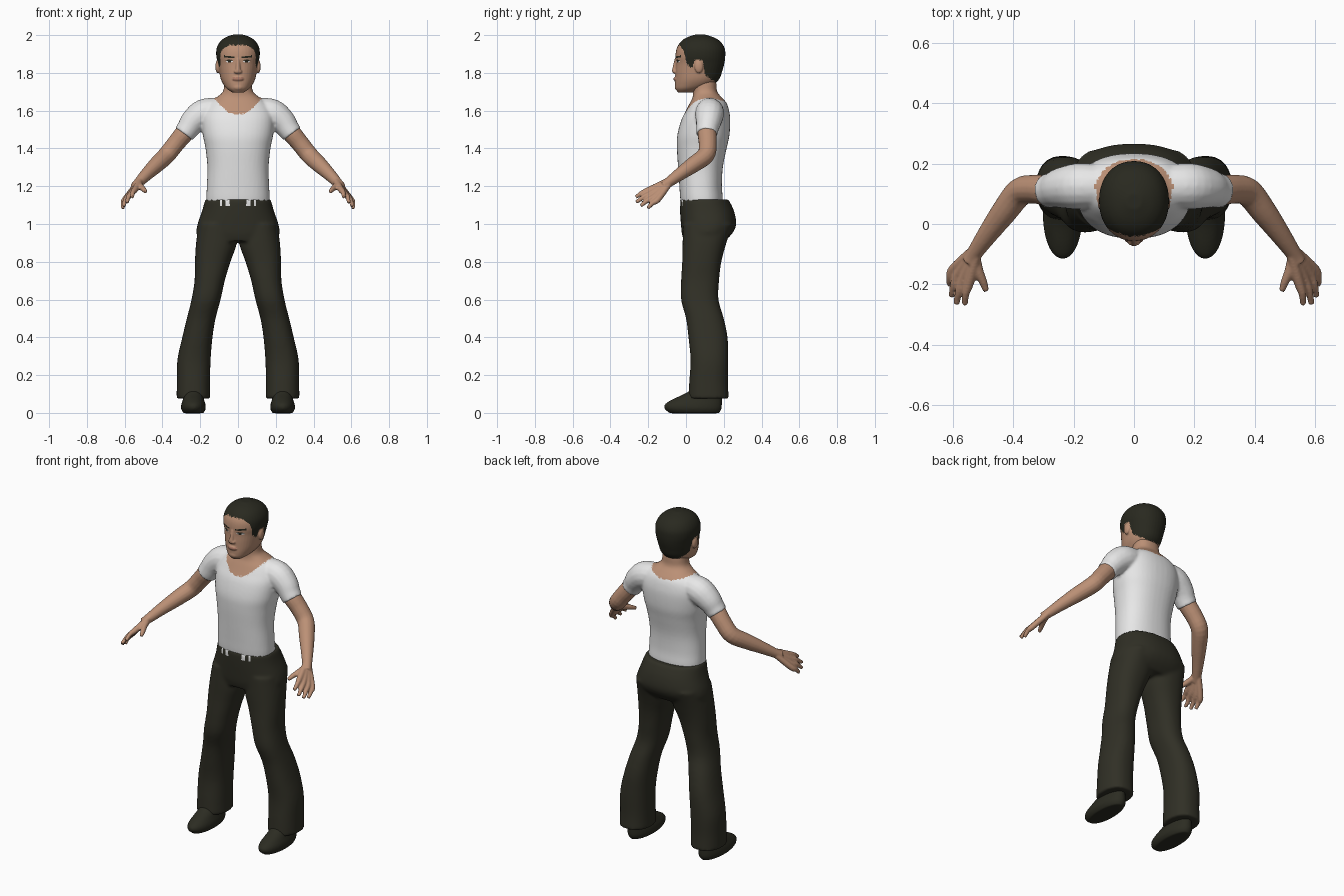
import bpy, bmesh, math, random
from mathutils import Vector, Matrix

random.seed(4)
if "Cube" in bpy.data.objects:
    bpy.data.objects.remove(bpy.data.objects["Cube"])


def material(name, rgb):
    mat = bpy.data.materials.new(name)
    mat.use_nodes = True
    mat.diffuse_color = (*rgb, 1)
    mat.node_tree.nodes["Principled BSDF"].inputs["Base Color"].default_value = (*rgb, 1)
    return mat


skin = material("skin", (0.5, 0.28, 0.18))
lips = material("lips", (0.4, 0.19, 0.13))
white = material("shirt white", (0.8, 0.8, 0.8))
trouser = material("trouser dark olive", (0.03, 0.029, 0.019))
hair = material("hair dark", (0.022, 0.022, 0.014))
shoe = material("shoe dark", (0.025, 0.025, 0.016))


def spline(rows, steps=4):
    """Catmull-Rom interpolation between rows of numbers."""
    out = []
    for i in range(len(rows) - 1):
        a, b = rows[max(i - 1, 0)], rows[i]
        c, d = rows[i + 1], rows[min(i + 2, len(rows) - 1)]
        for s in range(steps):
            t = s / steps
            out.append([q + t / 2 * (r - p + t * (2 * p - 5 * q + 4 * r - e
                        + t * (3 * (q - r) + e - p)))
                        for p, q, r, e in zip(a, b, c, d)])
    return out + [list(rows[-1])]


def skin_rings(bm, rings):
    """Bridge closed rings and cap both ends."""
    loops = [[bm.verts.new(p) for p in ring] for ring in rings]
    n = len(loops[0])
    for a, b in zip(loops, loops[1:]):
        for i in range(n):
            j = (i + 1) % n
            bm.faces.new((a[i], a[j], b[j], b[i]))
    bm.faces.new(loops[0][::-1])
    bm.faces.new(loops[-1])


def body(bm, rows, side=1, power=2.3, n=40):
    """Level sections: height, centre x, half width, front y, back y."""
    rings = []
    for z, cx, w, front, back in spline(rows):
        ring = []
        for i in range(n):
            a = math.tau * i / n
            c, s = (math.copysign(abs(f(a)) ** (2 / power), f(a)) for f in (math.cos, math.sin))
            ring.append((side * (cx + w * c), (front + back) / 2 + (back - front) / 2 * s, z))
        rings.append(ring)
    skin_rings(bm, rings)


def tube(bm, rows, side=1, n=16):
    """Round limb along a path: x, y, z, radius."""
    rows = spline(rows)
    pts = [Vector((side * r[0], r[1], r[2])) for r in rows]
    rings = []
    for i, p in enumerate(pts):
        t = (pts[min(i + 1, len(pts) - 1)] - pts[max(i - 1, 0)]).normalized()
        u = t.orthogonal().normalized() if i == 0 else (u - t * u.dot(t)).normalized()
        v = t.cross(u)
        rings.append([p + rows[i][3] * (u * math.cos(math.tau * k / n)
                      + v * math.sin(math.tau * k / n)) for k in range(n)])
    skin_rings(bm, rings)


def ball(bm, centre, radii):
    m = Matrix.Translation(centre) @ Matrix.Diagonal((*radii, 1))
    bmesh.ops.create_uvsphere(bm, u_segments=20, v_segments=12, radius=1, matrix=m)


def finish(name, bm, voxel, mats, rule=None, relax=4):
    """Fuse the overlapping volumes, relax them, then colour faces by rule."""
    bmesh.ops.recalc_face_normals(bm, faces=bm.faces)
    mesh = bpy.data.meshes.new(name)
    bm.to_mesh(mesh)
    bm.free()
    ob = bpy.data.objects.new(name, mesh)
    bpy.context.collection.objects.link(ob)
    fuse = ob.modifiers.new("fuse", 'REMESH')
    fuse.mode, fuse.voxel_size = 'VOXEL', voxel
    soft = ob.modifiers.new("relax", 'SMOOTH')
    soft.factor, soft.iterations = 0.5, relax
    graph = bpy.context.evaluated_depsgraph_get()
    ob.data = bpy.data.meshes.new_from_object(ob.evaluated_get(graph))
    ob.modifiers.clear()
    ob.data.materials.clear()
    for mat in mats:
        ob.data.materials.append(mat)
    for f in ob.data.polygons:
        f.use_smooth = True
        f.material_index = rule(f.center) if rule else 0
    return ob


# Shirt with sleeves, continuing up into the neck
bm = bmesh.new()
torso = [(1.08, .163, -.02, .19), (1.13, .168, -.03, .195), (1.2, .165, -.035, .19),
         (1.3, .162, -.042, .195), (1.4, .172, -.048, .215), (1.47, .186, -.046, .23),
         (1.55, .192, -.025, .234), (1.6, .182, 0, .228), (1.64, .155, .02, .215),
         (1.67, .115, .035, .19), (1.7, .08, .037, .165), (1.75, .072, .032, .16),
         (1.8, .068, .03, .15)]
body(bm, [(z, 0, w, f, b) for z, w, f, b in torso])
for side in (1, -1):
    tube(bm, [(.1, .125, 1.6, .07), (.18, .125, 1.585, .077), (.235, .12, 1.545, .069),
              (.265, .113, 1.505, .06), (.287, .11, 1.475, .057)], side)


def collar(c):
    back = min(max(c.y / .2, 0), 1)
    edge = 1.58 + .06 * back + (5 - 3 * back) * c.x ** 2
    return int(c.z > edge + random.uniform(-.003, .003) and abs(c.x) < .135)


finish("shirt_and_neck", bm, .008, [white, skin], collar)

# Trousers: hips fused with two flared legs
bm = bmesh.new()
hips = [(1.13, .174, -.034, .225), (1.07, .19, -.032, .254), (1, .214, -.027, .266),
        (.95, .22, -.022, .245), (.91, .2, -.012, .205)]
body(bm, [(z, 0, w, f, b) for z, w, f, b in hips])
leg = [(1, .108, .1, -.015, .25), (.9, .114, .108, -.018, .214), (.8, .134, .094, -.02, .187),
       (.7, .15, .08, -.026, .175), (.6, .169, .077, -.026, .172), (.5, .195, .076, 0, .2),
       (.4, .215, .08, .013, .22), (.28, .233, .088, .024, .224), (.16, .236, .088, .017, .222),
       (.075, .236, .089, .012, .227)]
for side in (1, -1):
    body(bm, leg, side)


def waist(c):
    return int(c.y < 0 and c.z > 1.093 and .045 < abs(c.x) < .095
               and math.sin(abs(c.x) * 150) > -.2)


finish("trousers", bm, .01, [trouser, white], waist)

# Shoes
for side, label in ((1, "left"), (-1, "right")):
    bm = bmesh.new()
    body(bm, [(-.002, .236, .052, -.085, .175), (.02, .236, .065, -.112, .188),
              (.045, .236, .064, -.112, .19), (.07, .236, .056, -.075, .19),
              (.1, .236, .05, -.01, .19), (.13, .236, .045, .04, .185)], side, 2.1)
    finish(label + "_shoe", bm, .007, [shoe])

# Arms with hands; each finger runs from the wrist so the palm fuses
tips = [(.61, -.203, 1.083), (.604, -.24, 1.096), (.587, -.264, 1.115), (.56, -.266, 1.142)]
for side, label in ((1, "left"), (-1, "right")):
    bm = bmesh.new()
    tube(bm, [(.22, .12, 1.55, .05), (.28, .112, 1.485, .051), (.33, .115, 1.425, .048),
              (.378, .105, 1.365, .047), (.43, .04, 1.315, .043), (.485, -.035, 1.262, .034),
              (.53, -.1, 1.215, .026), (.545, -.125, 1.2, .025)], side)
    for i, tip in enumerate(tips):
        t = (i - 1.5) / 1.5
        knuckle = Vector((.572, -.172, 1.155)) + t * Vector((-.026, -.022, .026))
        wrist = Vector((.53, -.1, 1.215)) + t * Vector((-.008, -.007, .008))
        mid = knuckle.lerp(Vector(tip), .5) + Vector((.004, 0, .005))
        tube(bm, [(*wrist, .017), (*knuckle, .017), (*mid, .013), (*tip, .01)], side, 12)
    tube(bm, [(.528, -.105, 1.213, .019), (.515, -.155, 1.197, .017),
              (.5, -.19, 1.184, .014), (.489, -.222, 1.17, .01)], side, 12)
    finish(label + "_arm", bm, .005, [skin], relax=3)

# Head with nose, lips, brow and ears
bm = bmesh.new()
skull = [(1.695, .028, -.04, .03), (1.715, .058, -.055, .09), (1.74, .078, -.058, .148),
         (1.77, .092, -.057, .178), (1.81, .1, -.056, .192), (1.85, .107, -.054, .203),
         (1.89, .115, -.056, .208), (1.93, .113, -.049, .205), (1.965, .095, -.028, .183),
         (1.988, .066, .005, .147), (2.003, .025, .05, .1)]
body(bm, [(z, 0, w, f, b) for z, w, f, b in skull], power=2.15)
tube(bm, [(0, -.05, 1.875, .009), (0, -.056, 1.845, .011), (0, -.061, 1.81, .014)])
ball(bm, (0, -.059, 1.807), (.022, .014, .012))
ball(bm, (0, -.054, 1.768), (.03, .013, .012))
ball(bm, (0, -.046, 1.725), (.028, .014, .018))
for side in (1, -1):
    ball(bm, (side * .108, .068, 1.833), (.012, .023, .034))

hairline = [(-.09, 1.95), (-.03, 1.945), (-.01, 1.91), (.005, 1.845), (.035, 1.825),
            (.045, 1.868), (.09, 1.868), (.1, 1.79), (.16, 1.748), (.3, 1.742)]


def head_colour(c):
    x = abs(c.x)
    for (y0, z0), (y1, z1) in zip(hairline, hairline[1:]):
        if y0 <= c.y < y1:
            edge = z0 + (z1 - z0) * (c.y - y0) / (y1 - y0)
            if c.z > edge + random.uniform(-.005, .005):
                return 1
    if c.y < .02:
        if .018 < x < .075 and abs(c.z - 1.884 - .12 * (x - .045)) < .005:
            return 1
        if ((x - .045) / .02) ** 2 + ((c.z - 1.862) / .0075) ** 2 < 1:
            return 1 if c.z > 1.863 or abs(x - .045) < .008 else 2
        if x < .028 and abs(c.z - 1.768) < .009:
            return 3
    return 0


finish("head", bm, .004, [skin, hair, white, lips], head_colour, 3)
